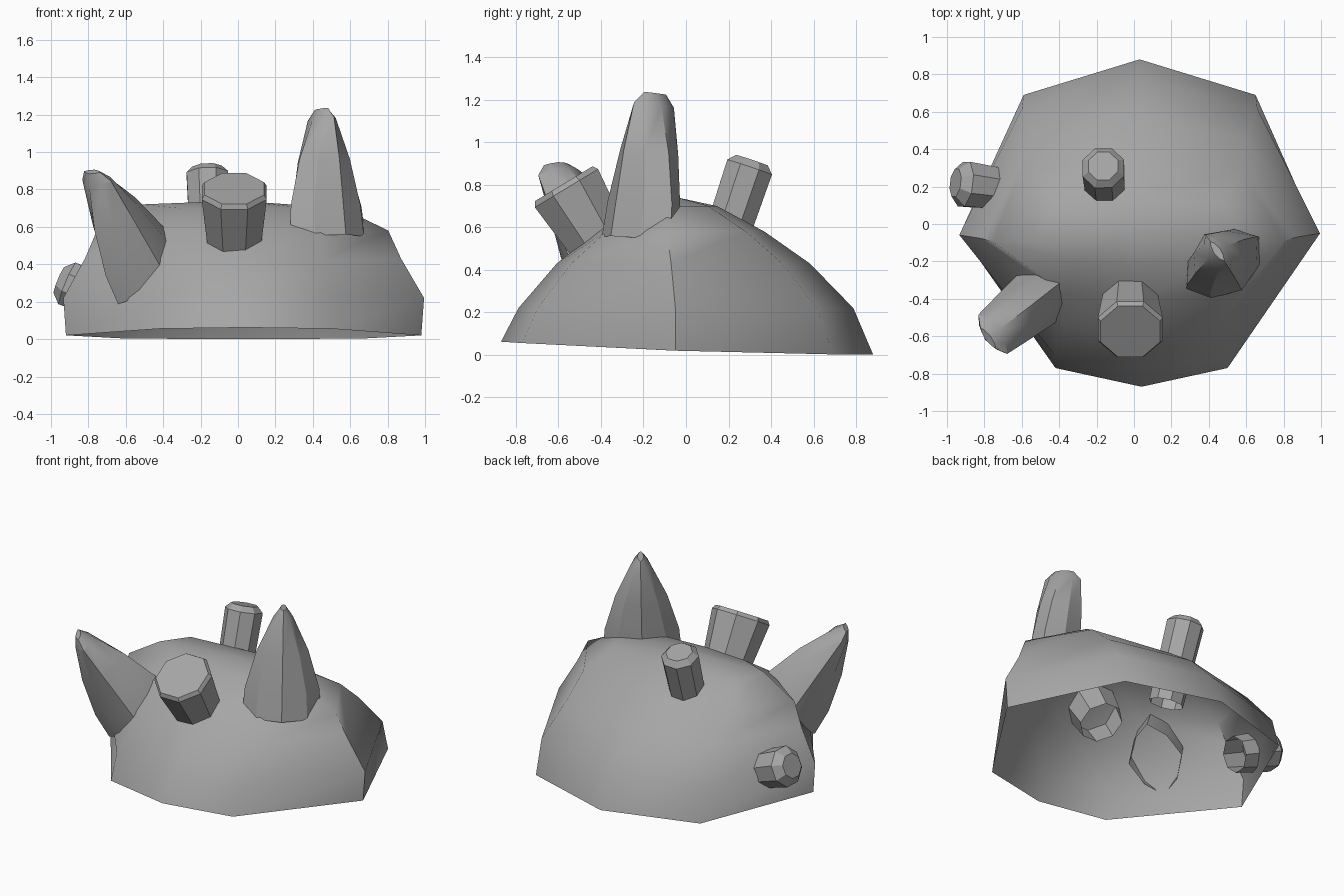
import bpy, bmesh, math
from mathutils import Vector

cube = bpy.data.objects.get("Cube")
if cube:
    bpy.data.objects.remove(cube, do_unlink=True)

# Single stone grey
grey = bpy.data.materials.new("stone_grey")
grey.use_nodes = True
COLOUR = (0.38, 0.38, 0.38, 1)
grey.diffuse_color = COLOUR
for node in grey.node_tree.nodes:
    if node.type == 'BSDF_PRINCIPLED':
        node.inputs["Base Color"].default_value = COLOUR
        node.inputs["Roughness"].default_value = 0.8


def loft(name, rings, smooth, peak=None):
    """Skin closed rings, open at the start, closed by a cap or a peak."""
    bm = bmesh.new()
    loops = [[bm.verts.new(p) for p in ring] for ring in rings]
    n = len(loops[0])
    for low, high in zip(loops, loops[1:]):
        for i in range(n):
            j = (i + 1) % n
            bm.faces.new((low[i], low[j], high[j], high[i]))
    if peak:
        top = bm.verts.new(peak)
        for i in range(n):
            bm.faces.new((loops[-1][i], loops[-1][(i + 1) % n], top))
    else:
        bm.faces.new(loops[-1])
    mesh = bpy.data.meshes.new(name)
    bm.to_mesh(mesh)
    bm.free()
    mesh.materials.append(grey)
    obj = bpy.data.objects.new(name, mesh)
    bpy.context.collection.objects.link(obj)
    bpy.ops.object.select_all(action='DESELECT')
    obj.select_set(True)
    bpy.context.view_layer.objects.active = obj
    bpy.ops.object.shade_smooth_by_angle(angle=math.radians(smooth))


def section(centre, u, v, a, b, turn=0.5, pinch=1.0):
    """Eight-sided ellipse in the plane of u and v; odd corners may be pinched."""
    ring = []
    for i in range(8):
        t = math.tau * (i + turn) / 8
        k = pinch if i % 2 else 1.0
        ring.append(centre + u * (a * k * math.cos(t)) + v * (b * k * math.sin(t)))
    return ring


# Hollow domed shell, open underneath, counter-clockwise rim
rim = [(0.98, -0.05), (0.65, 0.69), (0.03, 0.88), (-0.59, 0.69),
       (-0.92, -0.06), (-0.42, -0.77), (0.04, -0.87), (0.5, -0.77)]
# Each level: width, depth, height, side ridge shift, corner widening
levels = [(1.015, 0.9, 0.22, 0, 1), (0.89, 0.68, 0.43, -0.02, 1.02),
          (0.82, 0.45, 0.58, -0.04, 1.08), (0.57, 0.21, 0.7, -0.04, 1.28)]
shell = [[Vector((x, y, 0.018 - 0.035 * y + 0.018 * y * y)) for x, y in rim]]
for sx, sy, z, shift, widen in levels:
    ring = []
    for i, (x, y) in enumerate(rim):
        p = Vector((x * sx, -0.05 + (y + 0.05) * sy, z))
        if i % 4 == 0:
            p.y += shift
        if i % 2:
            p.x *= widen
        ring.append(p)
    shell.append(ring)
# The left end of the top ridge rises a little
shell[-1][4].z += 0.02
loft("dome_shell", shell, 53, peak=Vector((0.0, -0.04, 0.74)))


# Straight octagonal pegs with a bevelled end, open inside the shell
def peg(name, tip, axis, length, base_r, tip_r, face_r, bevel):
    tip, axis = Vector(tip), Vector(axis).normalized()
    side = Vector((1, 0, 0)) if abs(axis.x) < 0.5 else Vector((0, 1, 0))
    u = (side - axis * side.dot(axis)).normalized()
    v = axis.cross(u)
    steps = [(length, base_r), (bevel, tip_r), (0, face_r)]
    loft(name, [section(tip - axis * d, u, v, r, r) for d, r in steps], 30)


peg("front_peg", (-0.02, -0.575, 0.805), (0, -0.52, 0.86), 0.46, 0.14, 0.188, 0.172, 0.025)
peg("back_peg", (-0.165, 0.31, 0.915), (-0.03, 0.32, 0.95), 0.56, 0.11, 0.12, 0.085, 0.035)
peg("side_peg", (-0.955, 0.22, 0.315), (-0.87, 0.12, 0.36), 0.32, 0.115, 0.13, 0.08, 0.05)


# Horns that narrow to a chisel edge, pinched towards a kite section
def horn(name, base, tip, edge, pinch):
    base, tip = Vector(base), Vector(tip)
    axis = (tip - base).normalized()
    v = Vector((0.57, -0.82, 0))
    v = (v - axis * v.dot(axis)).normalized()
    u = v.cross(axis)
    shape = [(0, 0.245, 0.17), (0.25, 0.23, 0.16), (0.6, 0.16, 0.145),
             (0.92, 0.06, edge), (1, 0.02, edge * 0.55)]
    rings = [section(base.lerp(tip, t), u, v, a, b, turn=0, pinch=pinch)
             for t, a, b in shape]
    loft(name, rings, 30)


horn("tall_horn", (0.48, -0.215, 0.54), (0.445, -0.145, 1.23), 0.115, 0.92)
horn("leaning_horn", (-0.475, -0.36, 0.325), (-0.78, -0.61, 0.895), 0.13, 0.87)
